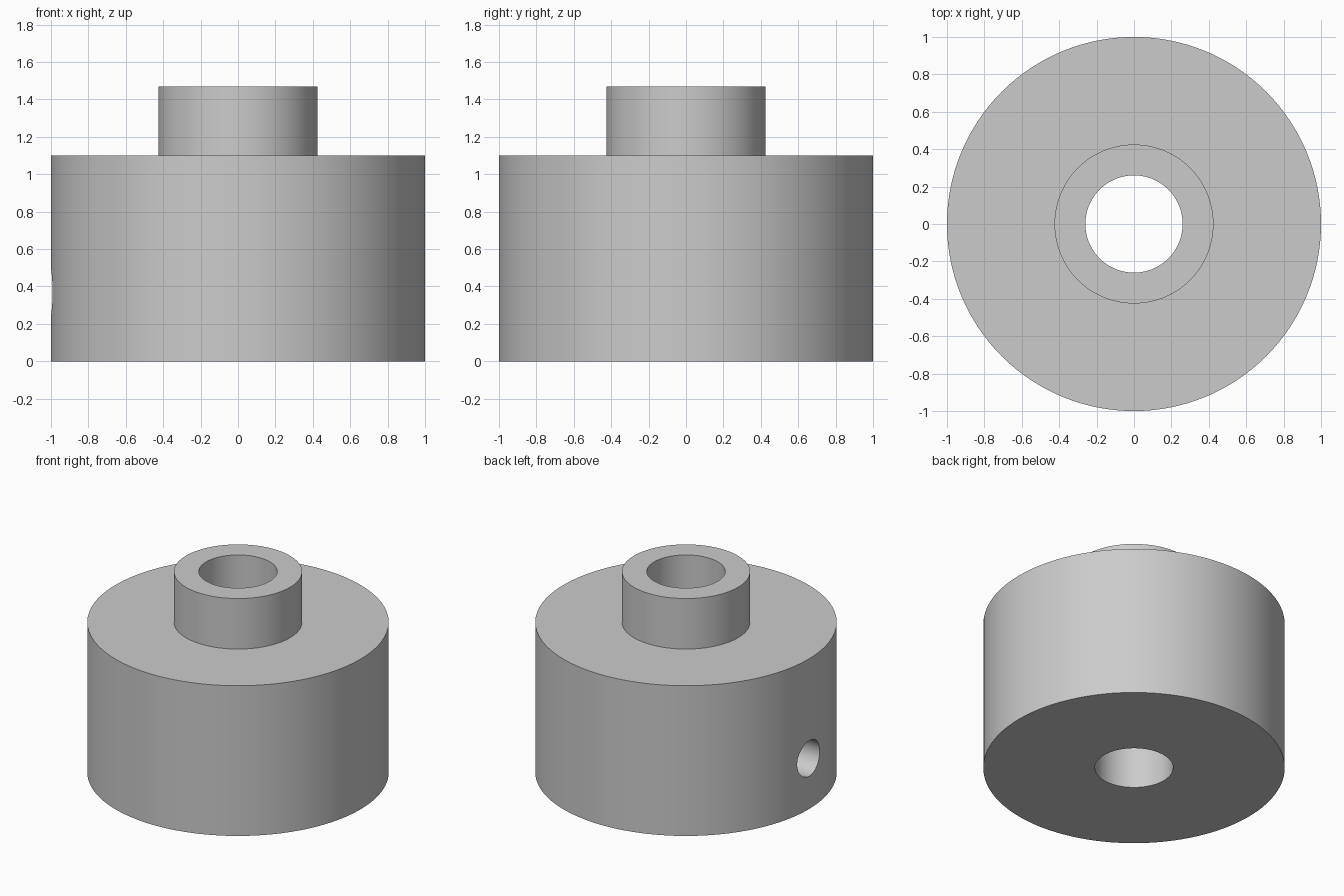
import bpy
import bmesh
from math import pi, radians
from mathutils import Matrix

if "Cube" in bpy.data.objects:
    bpy.data.objects.remove(bpy.data.objects["Cube"], do_unlink=True)

BODY_R, COLLAR_R, BORE_R, SCREW_R = 1.0, 0.425, 0.26, 0.13
BODY_TOP, COLLAR_TOP, SCREW_Z = 1.10, 1.47, 0.37

grey = bpy.data.materials.new("plain_grey")
grey.use_nodes = True
colour = (0.6, 0.6, 0.6, 1)
grey.diffuse_color = colour
grey.node_tree.nodes["Principled BSDF"].inputs["Base Color"].default_value = colour


def add_object(name, bm):
    mesh = bpy.data.meshes.new(name)
    bm.to_mesh(mesh)
    bm.free()
    mesh.materials.append(grey)
    obj = bpy.data.objects.new(name, mesh)
    bpy.context.collection.objects.link(obj)
    return obj


def lathe(name, profile, steps):
    """Spin a closed (radius, height) profile around the z axis."""
    bm = bmesh.new()
    verts = [bm.verts.new((r, 0, z)) for r, z in profile]
    edges = [bm.edges.new((v, verts[i - 1])) for i, v in enumerate(verts)]
    bmesh.ops.spin(bm, geom=verts + edges, cent=(0, 0, 0), axis=(0, 0, 1),
                   angle=2 * pi, steps=steps, use_duplicate=False)
    bmesh.ops.remove_doubles(bm, verts=bm.verts, dist=0.0001)
    bmesh.ops.recalc_face_normals(bm, faces=bm.faces)
    return add_object(name, bm)


# Round body with a raised collar and a bore right through
hub = lathe("collared_hub", [
    (BORE_R, 0), (BODY_R, 0), (BODY_R, BODY_TOP),
    (COLLAR_R, BODY_TOP), (COLLAR_R, COLLAR_TOP), (BORE_R, COLLAR_TOP)], 128)

# Radial screw hole from the right side into the bore
bm = bmesh.new()
bmesh.ops.create_cone(bm, cap_ends=True, segments=48, radius1=SCREW_R,
                      radius2=SCREW_R, depth=1.2,
                      matrix=Matrix.Translation((-0.65, 0, SCREW_Z))
                      @ Matrix.Rotation(pi / 2, 4, "Y"))
cutter = add_object("screw_hole_cutter", bm)
cutter.hide_render = True

cut = hub.modifiers.new("screw_hole", "BOOLEAN")
cut.operation = "DIFFERENCE"
cut.solver = "EXACT"
cut.object = cutter

# Bake the cut, then shade the round walls smooth
bpy.ops.object.select_all(action="DESELECT")
bpy.context.view_layer.objects.active = hub
hub.select_set(True)
bpy.ops.object.modifier_apply(modifier=cut.name)
bpy.data.objects.remove(cutter, do_unlink=True)
bpy.ops.object.shade_smooth_by_angle(angle=radians(30))
